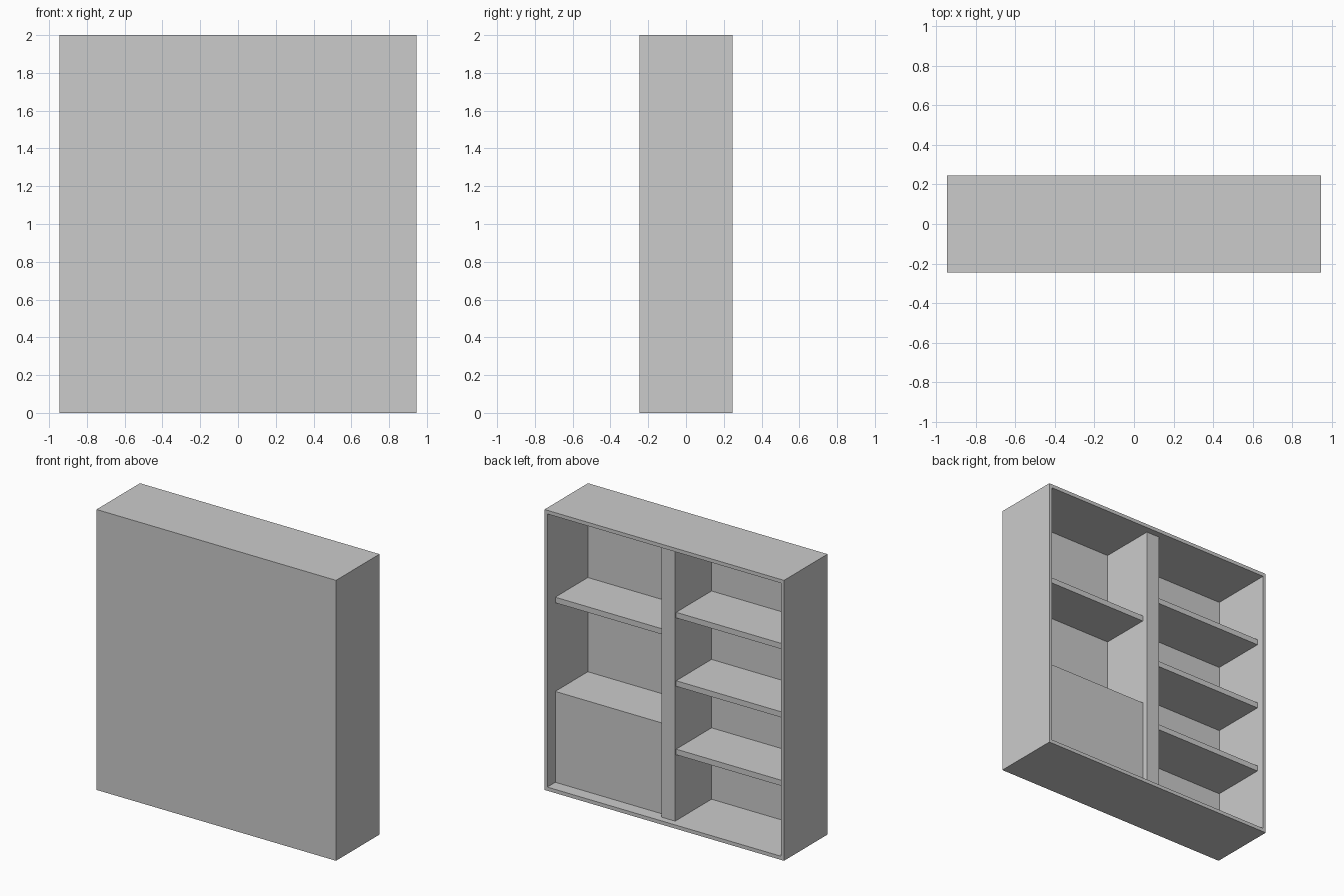
import bpy

cube = bpy.data.objects.get("Cube")
if cube:
    bpy.data.objects.remove(cube, do_unlink=True)

# One plain grey for the whole cabinet
GREY = (0.6, 0.6, 0.6, 1.0)
mat = bpy.data.materials.new("plain_grey")
mat.use_nodes = True
mat.diffuse_color = GREY
mat.node_tree.nodes["Principled BSDF"].inputs["Base Color"].default_value = GREY

# Overall size and board thicknesses
W, D, H = 0.945, 0.245, 2.0      # half width, half depth, height
SIDE, CAP, PANEL, SHELF = 0.022, 0.026, 0.033, 0.04
POST = 0.053                     # half width of the divider
INNER_X, INNER_Y = W - SIDE, -D + PANEL


def box(name, x, y, z):
    """Board spanning the given (min, max) ranges."""
    mid = [(a + b) / 2 for a, b in (x, y, z)]
    bpy.ops.mesh.primitive_cube_add(size=1, location=mid)
    ob = bpy.context.object
    ob.name = name
    ob.scale = [b - a for a, b in (x, y, z)]
    bpy.ops.object.transform_apply(location=False, rotation=False, scale=True)
    ob.data.materials.append(mat)
    return ob


# Outer case, closed at the front and open at the back
box("bottom_board", (-W, W), (-D, D), (0, CAP))
box("top_board", (-W, W), (-D, D), (H - CAP, H))
box("left_side", (INNER_X, W), (-D, D), (CAP, H - CAP))
box("right_side", (-W, -INNER_X), (-D, D), (CAP, H - CAP))
box("front_panel", (-INNER_X, INNER_X), (-D, INNER_Y), (CAP, H - CAP))

# Upright divider, slightly recessed from the opening
box("divider", (-POST, POST), (INNER_Y, D - 0.047), (CAP, H - CAP))

# Left bay: closed block below, one shelf above
left_bay = (POST, INNER_X)
left_depth = (INNER_Y, D - 0.09)
box("lower_block", left_bay, left_depth, (CAP, 0.674))
box("left_shelf", left_bay, left_depth, (1.346 - SHELF, 1.346))

# Right bay: three evenly spaced shelves
for i in range(3):
    top = 0.535 + 0.488 * i
    box(f"right_shelf_{i + 1}", (-INNER_X, -POST), (INNER_Y, D - 0.059),
        (top - SHELF, top))
